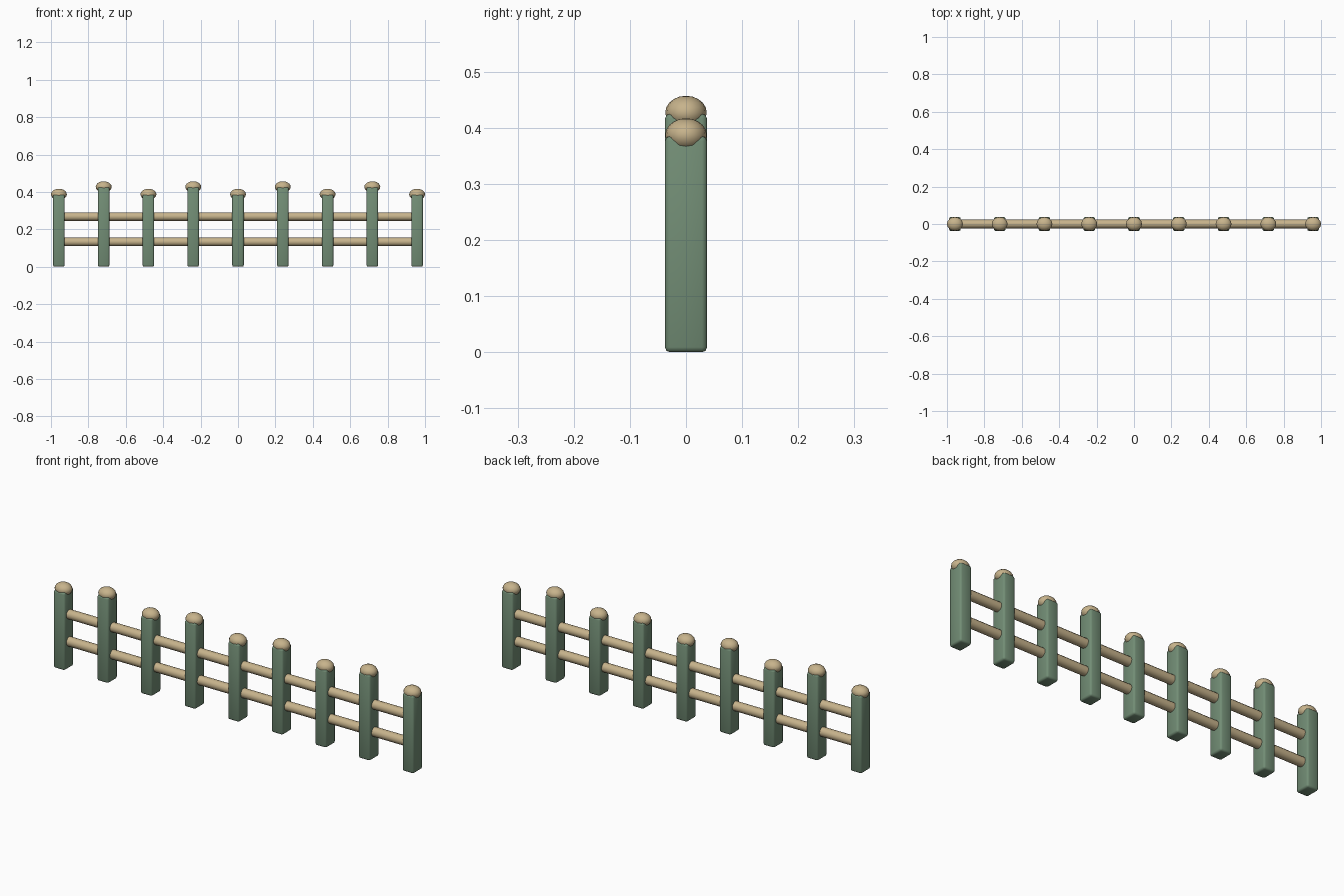
import bpy
import bmesh
from mathutils import Matrix

if "Cube" in bpy.data.objects:
    bpy.data.objects.remove(bpy.data.objects["Cube"], do_unlink=True)


def material(name, colour):
    mat = bpy.data.materials.new(name)
    mat.use_nodes = True
    mat.diffuse_color = colour
    mat.node_tree.nodes["Principled BSDF"].inputs["Base Color"].default_value = colour
    return mat


green = material("muted green", (0.17, 0.27, 0.18, 1))
tan = material("tan wood", (0.57, 0.45, 0.26, 1))


def add_part(name, bm, mat, location):
    for face in bm.faces:
        face.smooth = True
    mesh = bpy.data.meshes.new(name)
    bm.to_mesh(mesh)
    bm.free()
    mesh.materials.append(mat)
    obj = bpy.data.objects.new(name, mesh)
    obj.location = location
    bpy.context.collection.objects.link(obj)
    return obj


# Upright post: a softly bevelled box standing on the ground
def add_post(number, x, height):
    bm = bmesh.new()
    bmesh.ops.create_cube(bm, size=1, matrix=Matrix.Diagonal((0.062, 0.075, height, 1)))
    bmesh.ops.bevel(bm, geom=bm.edges[:], offset=0.009, segments=2,
                    profile=0.5, affect='EDGES')
    add_post_name = f"post_{number}"
    add_part(add_post_name, bm, green, (x, 0, height / 2))


# Rounded cap sitting over the top of a post
def add_cap(number, x, z):
    bm = bmesh.new()
    bmesh.ops.create_uvsphere(bm, u_segments=16, v_segments=10, radius=1,
                              matrix=Matrix.Diagonal((0.0425, 0.037, 0.03, 1)))
    add_part(f"post_cap_{number}", bm, tan, (x, 0, z))


# Round horizontal rail through all the posts
def add_rail(name, z):
    bm = bmesh.new()
    bmesh.ops.create_cone(bm, cap_ends=True, segments=12, radius1=0.023,
                          radius2=0.023, depth=1.9,
                          matrix=Matrix.Rotation(1.5707963, 4, 'Y'))
    rail = add_part(name, bm, tan, (0, 0, z))
    for face in rail.data.polygons:
        face.use_smooth = len(face.vertices) == 4


# Alternating short and tall posts
for i in range(9):
    x = (i - 4) * 0.2394
    height = 0.425 if i % 2 else 0.385
    add_post(i + 1, x, height)
    add_cap(i + 1, x, height + 0.002)

add_rail("upper_rail", 0.268)
add_rail("lower_rail", 0.133)
